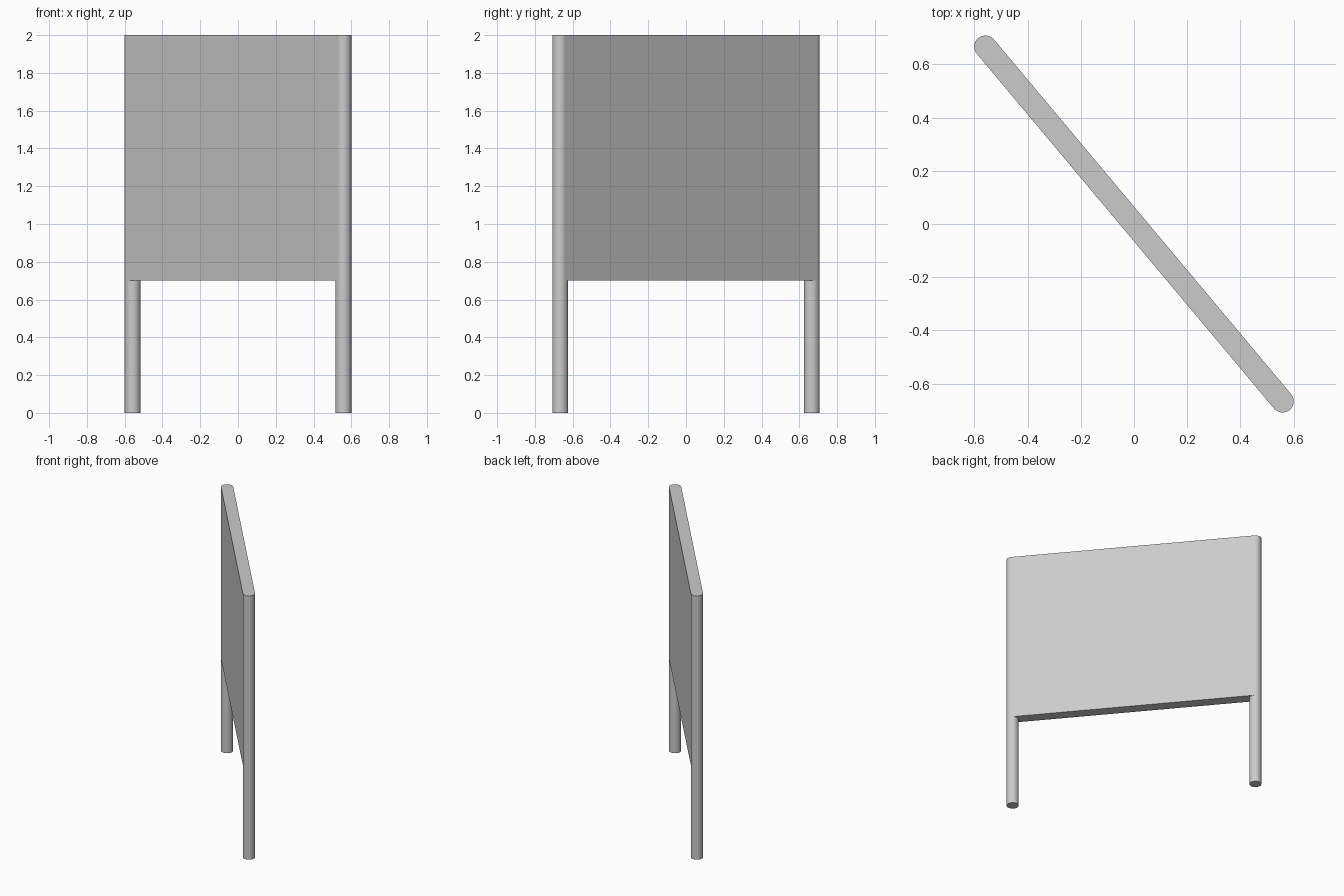
import bpy
import math
from mathutils import Vector

cube = bpy.data.objects.get("Cube")
if cube:
    bpy.data.objects.remove(cube, do_unlink=True)

RADIUS = 0.042
HEIGHT = 2.0
PANEL_BOTTOM = 0.7
END = Vector((0.558, -0.666, 0))  # centre of the front post

grey = bpy.data.materials.new("light_grey")
grey.use_nodes = True
colour = (0.6, 0.6, 0.6, 1)
grey.diffuse_color = colour
grey.node_tree.nodes["Principled BSDF"].inputs["Base Color"].default_value = colour


def add_post(name, centre):
    bpy.ops.mesh.primitive_cylinder_add(
        vertices=48, radius=RADIUS, depth=HEIGHT,
        location=centre + Vector((0, 0, HEIGHT / 2)))
    post = bpy.context.object
    post.name = name
    post.data.materials.append(grey)
    bpy.ops.object.shade_smooth_by_angle(angle=math.radians(30))


# Round posts at both ends of the diagonal
add_post("front_left_post", END)
add_post("back_right_post", -END)

# Flat panel running between the post centres, flush with their sides
bpy.ops.mesh.primitive_cube_add(
    size=1, location=(0, 0, (HEIGHT + PANEL_BOTTOM) / 2),
    rotation=(0, 0, math.atan2(END.y, END.x)))
panel = bpy.context.object
panel.name = "sign_panel"
panel.dimensions = (2 * END.length, 2 * RADIUS, HEIGHT - PANEL_BOTTOM)
bpy.ops.object.transform_apply(location=False, rotation=False, scale=True)
panel.data.materials.append(grey)
